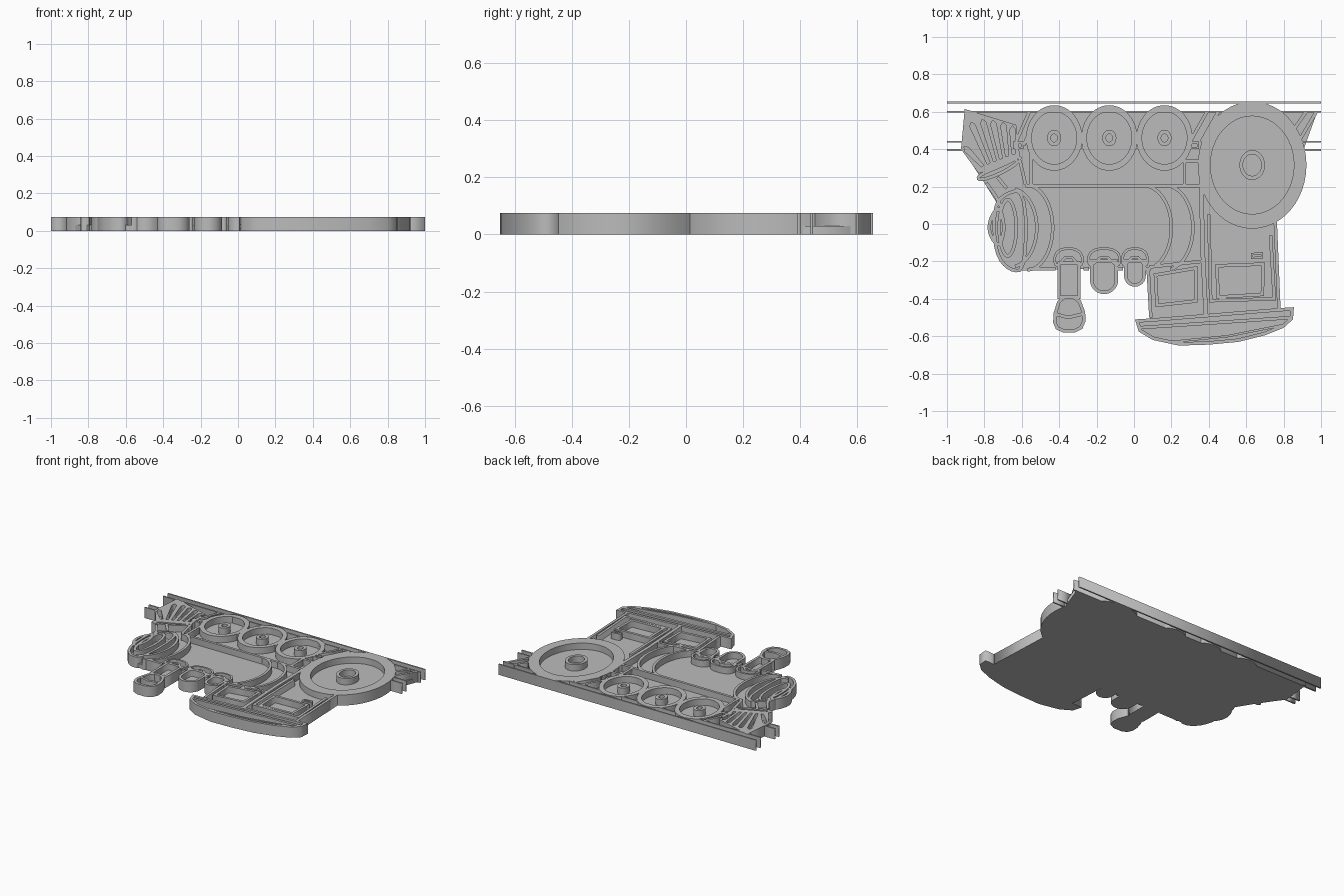
import bpy, math
from mathutils import Vector

if "Cube" in bpy.data.objects:
    bpy.data.objects.remove(bpy.data.objects["Cube"])

FLOOR, TOP, WALL = .03, .075, .018

grey = bpy.data.materials.new("plain grey")
grey.use_nodes = True
grey.diffuse_color = (.5, .5, .5, 1)
grey.node_tree.nodes["Principled BSDF"].inputs["Base Color"].default_value = grey.diffuse_color


def plate(name, outline, holes=(), z0=0, z1=TOP):
    """Flat filled shape with holes, extruded from z0 to z1."""
    curve = bpy.data.curves.new(name, 'CURVE')
    curve.dimensions = '2D'
    curve.fill_mode = 'BOTH'
    curve.extrude = (z1 - z0) / 2
    for loop in [outline, *holes]:
        spline = curve.splines.new('POLY')
        spline.points.add(len(loop) - 1)
        for point, (x, y) in zip(spline.points, loop):
            point.co = (x, y, 0, 1)
        spline.use_cyclic_u = True
    helper = bpy.data.objects.new(name + " helper", curve)
    bpy.context.collection.objects.link(helper)
    evaluated = helper.evaluated_get(bpy.context.evaluated_depsgraph_get())
    mesh = bpy.data.meshes.new_from_object(evaluated)
    bpy.data.objects.remove(helper)
    for vertex in mesh.vertices:
        vertex.co.z += (z0 + z1) / 2
    mesh.materials.clear()
    mesh.materials.append(grey)
    obj = bpy.data.objects.new(name, mesh)
    bpy.context.collection.objects.link(obj)
    return obj


def offset(path, distance, closed):
    """Shift a polyline to its left with mitred corners."""
    pts = [Vector(p) for p in path]
    n, result = len(pts), []
    for i, p in enumerate(pts):
        before = pts[i - 1] if closed or i else None
        after = pts[(i + 1) % n] if closed or i < n - 1 else None
        a = (p - before).normalized() if before else (after - p).normalized()
        b = (after - p).normalized() if after else a
        na, nb = Vector((-a.y, a.x)), Vector((-b.y, b.x))
        result.append(p + (na + nb) * (distance / max(.4, 1 + na.dot(nb))))
    return result


def inset(loop, distance=WALL):
    area = sum(p[0] * q[1] - q[0] * p[1] for p, q in zip(loop, [*loop[1:], loop[0]]))
    return offset(loop, distance if area > 0 else -distance, True)


def ridge(name, path, width=WALL):
    left, right = offset(path, width / 2, False), offset(path, -width / 2, False)
    return plate(name, left + right[::-1])


def tray(name, outline, wall=WALL):
    """Thin floor with a raised wall along its edge."""
    plate(name + "_floor", outline, z1=FLOOR)
    plate(name + "_wall", outline, [inset(outline, wall)])


def oval(cx, cy, rx, ry, start=0, end=360, steps=48):
    count = steps if end - start == 360 else steps + 1
    angles = [math.radians(start + (end - start) * i / steps) for i in range(count)]
    return [(cx + rx * math.cos(a), cy + ry * math.sin(a)) for a in angles]


def rounded(loop, rounds=2):
    """Corner cutting to soften a coarse closed outline."""
    for _ in range(rounds):
        pts = [Vector(p) for p in loop]
        loop = []
        for p, q in zip(pts, pts[1:] + pts[:1]):
            loop += [p.lerp(q, .25), p.lerp(q, .75)]
    return loop


# Chassis floor
plate("chassis_floor", [
    (-.90, .60), (-.92, .40), (-.80, .22), (-.72, .09), (-.74, -.15), (-.66, -.25),
    (.08, -.23), (.09, -.52), (.77, -.46), (.76, .02), (.90, .38), (.98, .60)], z1=FLOOR)

# Track rails: two long strips and short stubs at both ends
for name, y in (("outer", .65), ("inner", .60)):
    ridge(name + "_rail", [(-1, y), (1, y)], .01)
for side, start in (("right", -.91), ("left", .87)):
    for y in (.44, .395):
        ridge(side + "_rail_stub", [(start, y), (math.copysign(1, start), y)], .01)


# Wheels with broad raised rims and ring hubs
def wheel(name, x, y, rx, ry, rim, hub, bore):
    plate(name + "_disc", oval(x, y, rx, ry), z1=FLOOR)
    for part, outer, inner in (("rim", 1, rim), ("hub", hub, bore)):
        plate(name + "_" + part, oval(x, y, rx * outer, ry * outer),
              [oval(x, y, rx * inner, ry * inner)])


for i in range(3):
    wheel("small_wheel", -.427 + i * .295, .46, .15, .175, .80, .25, .12)
wheel("drive_wheel", .632, .315, .29, .34, .77, .235, .17)

# Cowcatcher: raised fan with tapered slots
fan = [(-.905, .615), (-.925, .40), (-.83, .27), (-.61, .36), (-.63, .53)]
tips = [(-.905, .41), (-.87, .54), (-.81, .555), (-.755, .55), (-.70, .54), (-.65, .52)]
slots = []
for i, tip in enumerate(tips):
    foot = Vector((-.81, .31)).lerp(Vector((-.645, .375)), i / (len(tips) - 1))
    along = (Vector(tip) - foot).normalized()
    across = Vector((-along.y, along.x))
    near, far = across * .008, across * .015
    end = Vector(tip)
    slots.append([foot + near, end + far - along * .015, end + along * .005,
                  end - far - along * .015, foot - near])
plate("cowcatcher", fan, slots)
tray("cowcatcher_bar", rounded([(-.845, .265), (-.835, .22), (-.72, .255), (-.605, .325),
                                (-.60, .375), (-.71, .32)]))
ridge("front_brace", [(-.79, .22), (-.74, .15), (-.71, .09)])
ridge("front_brace", [(-.73, .25), (-.68, .19)])

# Boiler edges, bands and nose
ridge("boiler_lower_edge", [(-.58, .205), (.36, .205)])
for start, end in ((-.56, -.42), (-.27, -.24), (-.09, -.06), (.05, .09)):
    ridge("boiler_upper_edge", [(start, -.24), (end, -.24)])
ridge("boiler_front_band", oval(-.57, -.02, .135, .225, -90, 90))
ridge("boiler_second_band", oval(-.66, -.02, .14, .21, -80, 80))
ridge("boiler_rear_band", oval(.05, -.02, .15, .225, -65, 90))
ridge("boiler_cab_band", oval(.17, -.02, .145, .225, -80, 90))
front = rounded([(-.72, .16), (-.57, .205), (-.57, -.255), (-.67, -.26), (-.75, -.16), (-.76, .06)])
tray("boiler_front", front)
tray("boiler_face", oval(-.675, -.02, .055, .16))
tray("boiler_nose", rounded([(-.79, -.02), (-.76, .07), (-.71, .10), (-.68, -.02),
                             (-.71, -.13), (-.76, -.10)]))

# Chimney with flared top
tray("chimney_stem", [(-.41, -.20), (-.41, -.40), (-.285, -.40), (-.285, -.20)])
tray("chimney_top", rounded([(-.40, -.38), (-.44, -.51), (-.41, -.58), (-.285, -.58),
                             (-.25, -.50), (-.295, -.38)], 1))
ridge("chimney_band", [(-.425, -.48), (-.35, -.50), (-.27, -.48)])


# Collars and domes along the boiler
def collar(name, x, half):
    tray(name, rounded([(x - half, -.22), (x - half, -.16), (x - half / 2, -.125),
                        (x + half / 2, -.125), (x + half, -.16), (x + half, -.22),
                        (x + half * .7, -.23), (x, -.17), (x - half * .7, -.23)], 1), .014)


for name, x, half, bottom in (("steam_dome", -.16, .075, -.375), ("sand_dome", .005, .058, -.335)):
    tray(name, [(x - half, -.19), *oval(x, bottom + half, half, half, 180, 360, 20),
                (x + half, -.19)])
    collar(name + "_collar", x, half + .015)
collar("chimney_collar", -.35, .08)

# Cab walls with framed windows
ridge("cab_front_post", [(.075, -.23), (.09, -.50)])
ridge("cab_middle_post", [(.36, .34), (.365, -.10), (.385, -.50)], .024)
ridge("cab_rear_post", [(.40, .05), (.41, -.41), (.75, -.40), (.73, -.06)])
ridge("cab_rear_edge", [(.755, .02), (.775, -.46)])
ridge("cab_front_sill", [(.08, -.23), (.36, -.20)])
tray("front_window", [(.105, -.265), (.34, -.225), (.34, -.42), (.115, -.445)])
tray("rear_window", [(.435, -.215), (.70, -.205), (.695, -.385), (.44, -.40)])
tray("door_handle", [(.625, -.155), (.69, -.15), (.69, -.185), (.625, -.188)], .012)

# Curved roof with two long seams
roof = [(.005, -.51), (.09, -.505), (.77, -.45), (.855, -.445), (.85, -.51), (.80, -.555),
        (.70, -.595), (.56, -.63), (.40, -.645), (.24, -.65), (.10, -.62), (.025, -.575)]
tray("roof", roof)
ridge("roof_seam", [(.02, -.555), (.40, -.53), (.845, -.50)])
ridge("roof_crown_seam", [(.20, -.63), (.50, -.60), (.80, -.54)], .012)

# Running gear braces between the wheels and the boiler
braces = [
    [(-.61, .34), (-.58, .21)], [(-.55, .38), (-.55, .21)], [(-.63, .44), (-.56, .60)],
    [(-.59, .42), (-.52, .58)], [(.27, .35), (.27, .205)], [(.27, .335), (.36, .335)],
    [(.30, .44), (.39, .60)], [(.36, .44), (.45, .60)], [(.88, .44), (.975, .60)],
    [(.83, .47), (.92, .60)]]
for path in braces:
    ridge("running_gear_brace", path)
for x in (-.62, -.28, .015, .32):
    tray("axle_block", [(x - .028, .40), (x + .028, .40), (x + .028, .44), (x - .028, .44)], .012)
